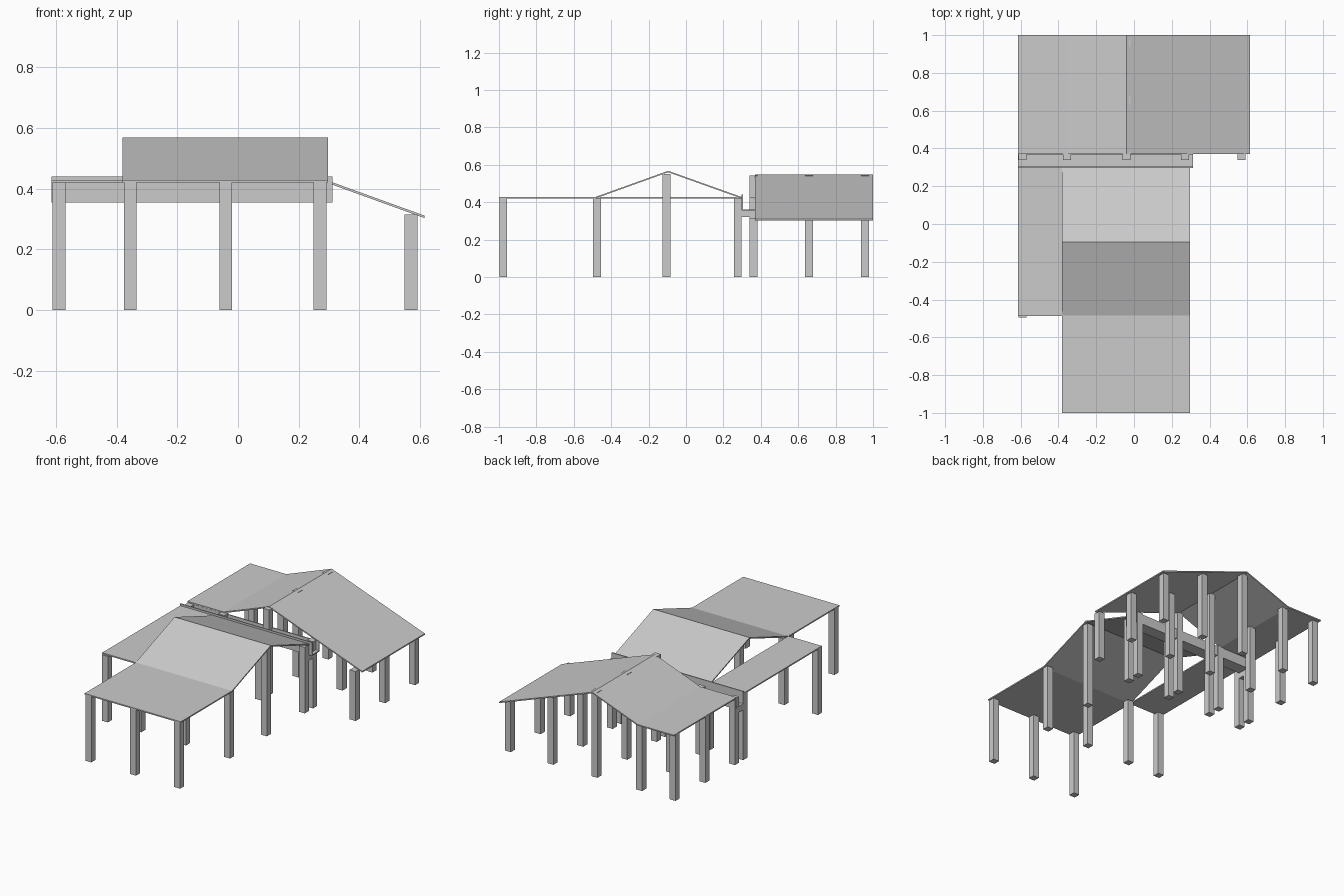
import bpy
import bmesh

old = bpy.data.objects.get("Cube")
if old:
    bpy.data.objects.remove(old, do_unlink=True)

grey = bpy.data.materials.new("light grey")
grey.use_nodes = True
colour = (0.6, 0.6, 0.6, 1)
grey.diffuse_color = colour
grey.node_tree.nodes["Principled BSDF"].inputs["Base Color"].default_value = colour


def extrude_profile(name, points, offset):
    """Close a 3D outline and extrude it into a solid."""
    bm = bmesh.new()
    face = bm.faces.new([bm.verts.new(p) for p in points])
    moved = bmesh.ops.extrude_face_region(bm, geom=[face])["geom"]
    bmesh.ops.translate(bm, vec=offset, verts=[v for v in moved if isinstance(v, bmesh.types.BMVert)])
    bmesh.ops.recalc_face_normals(bm, faces=bm.faces)
    mesh = bpy.data.meshes.new(name)
    bm.to_mesh(mesh)
    bm.free()
    mesh.materials.append(grey)
    obj = bpy.data.objects.new(name, mesh)
    bpy.context.collection.objects.link(obj)
    return obj


def box(name, x0, x1, y0, y1, z0, z1):
    outline = [(x0, y0, z0), (x1, y0, z0), (x1, y1, z0), (x0, y1, z0)]
    return extrude_profile(name, outline, (0, 0, z1 - z0))


def post(name, x, y, top):
    h = 0.021
    return box(name, x - h, x + h, y - h, y + h, 0, top)


SLAB = 0.008
COLUMNS = (-0.59, -0.355, -0.04, 0.27, 0.57)
FLAT = 0.428

# Front hall roof: flat porch followed by a gable, one panel per slope
hall = [(-1, FLAT), (-0.485, FLAT), (-0.095, 0.568), (0.297, FLAT)]
for name, (y0, z0), (y1, z1) in zip(("porch_roof", "hall_front_slope", "hall_back_slope"), hall, hall[1:]):
    outline = [(-0.38, y0, z0), (-0.38, y1, z1), (-0.38, y1, z1 - SLAB), (-0.38, y0, z0 - SLAB)]
    extrude_profile(name, outline, (0.677, 0, 0))

# Flat roof along the side of the hall
box("side_roof", -0.615, -0.38, -0.487, 0.297, FLAT - SLAB, FLAT)

# Back wing roof: flat strip, short slope, long slope
wing = [(-0.615, FLAT), (-0.36, FLAT), (-0.04, 0.548), (0.615, 0.311)]
for name, (x0, z0), (x1, z1) in zip(("wing_flat_roof", "wing_short_slope", "wing_long_slope"), wing, wing[1:]):
    outline = [(x0, 0.37, z0), (x1, 0.37, z1), (x1, 0.37, z1 - SLAB), (x0, 0.37, z0 - SLAB)]
    extrude_profile(name, outline, (0, 0.63, 0))

# Open gutter channel between the two buildings
gutter = [(0.297, 0.44), (0.297, 0.355), (0.376, 0.355), (0.376, 0.42),
          (0.369, 0.42), (0.369, 0.362), (0.304, 0.362), (0.304, 0.44)]
extrude_profile("gutter", [(-0.615, y, z) for y, z in gutter], (0.927, 0, 0))

# Posts under the hall, and the single ridge post on its open side
for x in COLUMNS[1:4]:
    post("porch_post", x, -0.977, FLAT - SLAB)
for x in COLUMNS[:4]:
    post("hall_front_post", x, -0.475, FLAT - SLAB)
    post("hall_back_post", x, 0.277, FLAT - SLAB)
    # Gutter bracket between neighbouring posts
    box("gutter_bracket", x - 0.021, x + 0.021, 0.298, 0.339, 0.32, 0.355)
post("ridge_post", COLUMNS[3], -0.105, 0.55)

# Grid of posts under the back wing
for x, top in zip(COLUMNS, (0.42, 0.424, 0.543, 0.424, 0.315)):
    for y in (0.36, 0.657, 0.957):
        post("wing_post", x, y, top)
